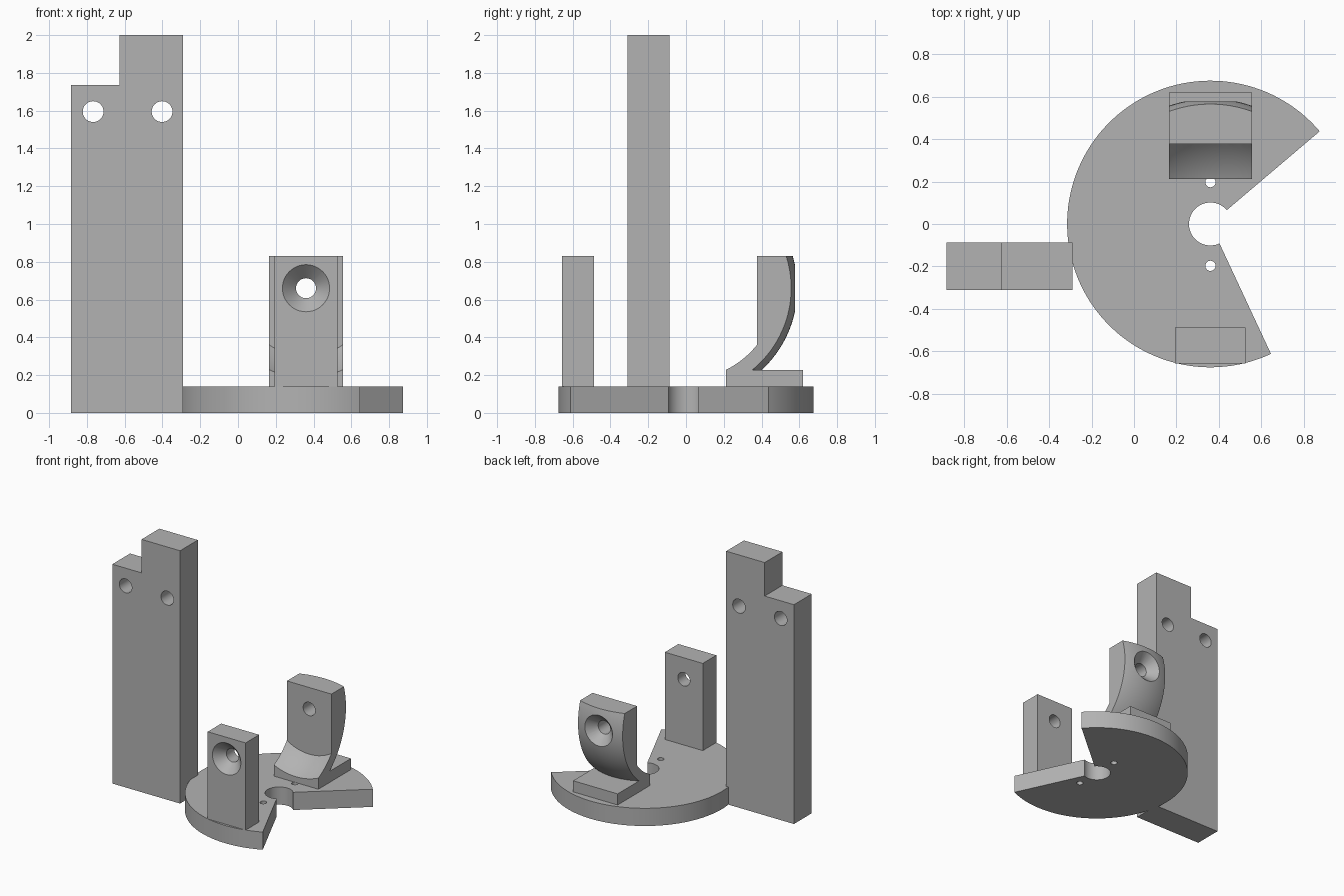
import bpy, bmesh, math
from mathutils import Matrix, Vector

if "Cube" in bpy.data.objects:
    bpy.data.objects.remove(bpy.data.objects["Cube"])

CX = 0.36        # centre of the round base
HOLE_Z = 0.66    # height of the bracket axis
BASE_TOP = 0.14

grey = bpy.data.materials.new("light grey")
grey.diffuse_color = (0.45, 0.45, 0.45, 1)
grey.use_nodes = True
grey.node_tree.nodes["Principled BSDF"].inputs["Base Color"].default_value = grey.diffuse_color


def finish(name, bm):
    bmesh.ops.recalc_face_normals(bm, faces=bm.faces[:])
    mesh = bpy.data.meshes.new(name)
    bm.to_mesh(mesh)
    bm.free()
    obj = bpy.data.objects.new(name, mesh)
    bpy.context.collection.objects.link(obj)
    mesh.materials.append(grey)
    return obj


def prism(name, points, offset):
    """Extrude a flat outline along the offset vector."""
    bm = bmesh.new()
    face = bm.faces.new([bm.verts.new(p) for p in points])
    new = bmesh.ops.extrude_face_region(bm, geom=[face])["geom"]
    bmesh.ops.translate(bm, vec=Vector(offset),
                        verts=[v for v in new if isinstance(v, bmesh.types.BMVert)])
    return finish(name, bm)


def box(name, x0, x1, y0, y1, z0, z1):
    return prism(name, [(x0, y0, z0), (x1, y0, z0), (x1, y1, z0), (x0, y1, z0)],
                 (0, 0, z1 - z0))


def cone(centre, r1, r2, depth, axis="Y"):
    """Round cutter; r1 is the end at the lower coordinate."""
    bm = bmesh.new()
    turn = Matrix.Rotation(-math.pi / 2, 4, "X") if axis == "Y" else Matrix()
    bmesh.ops.create_cone(bm, cap_ends=True, segments=48, radius1=r1, radius2=r2,
                          depth=depth, matrix=Matrix.Translation(centre) @ turn)
    return finish("cutter", bm)


def ball(radius):
    bm = bmesh.new()
    bmesh.ops.create_uvsphere(bm, u_segments=128, v_segments=64, radius=radius,
                              matrix=Matrix.Translation((CX, 0, HOLE_Z)))
    return finish("cutter", bm)


def combine(obj, other, operation="DIFFERENCE"):
    mod = obj.modifiers.new("cut", "BOOLEAN")
    mod.operation, mod.solver, mod.object = operation, "EXACT", other
    bpy.context.view_layer.objects.active = obj
    bpy.ops.object.modifier_apply(modifier=mod.name)
    bpy.data.objects.remove(other)


def smooth(obj):
    bpy.ops.object.select_all(action="DESELECT")
    obj.select_set(True)
    bpy.context.view_layer.objects.active = obj
    bpy.ops.object.shade_smooth_by_angle(angle=math.radians(25))


# Stepped tall post with two through holes
outline = [(-0.883, 0), (-0.29, 0), (-0.29, 2), (-0.627, 2), (-0.627, 1.735), (-0.883, 1.735)]
post = prism("tall_post", [(x, -0.31, z) for x, z in outline], (0, 0.222, 0))
for x in (-0.767, -0.402):
    combine(post, cone((x, -0.2, 1.595), 0.055, 0.055, 0.5))
smooth(post)

# Round base with an open wedge and a central bore
def arc(radius, a0, a1, n):
    angles = [math.radians(a0 + (a1 - a0) * i / n) for i in range(n + 1)]
    return [(CX + radius * math.cos(a), radius * math.sin(a), 0) for a in angles]

base = prism("round_base", arc(0.675, 40.3, 295, 96) + arc(0.101, 295, 40.3, 48),
             (0, 0, BASE_TOP))
for y in (-0.197, 0.197):
    combine(base, cone((CX, y, 0.07), 0.024, 0.024, 0.4, "Z"))
smooth(base)

# Flat front bracket, countersunk from the front
front = box("front_bracket", 0.194, 0.526, -0.656, -0.487, BASE_TOP, 0.83)
combine(front, cone((CX, -0.57, HOLE_Z), 0.053, 0.053, 0.5))
combine(front, cone((CX, -0.631, HOLE_Z), 0.147, 0.053, 0.095))
smooth(front)

# Curved rear bracket: spherical back, foot plate, spherical hollow in front
rear = box("rear_bracket", 0.165, 0.555, 0.212, 0.7, BASE_TOP, 0.83)
combine(rear, ball(0.59), "INTERSECT")
foot = box("foot", 0.165, 0.555, 0.212, 0.619, BASE_TOP, 0.228)
combine(rear, foot, "UNION")
hollow = ball(0.519)
combine(hollow, box("limit", -0.5, 1.2, -1, 0.376, 0, 1.5), "INTERSECT")
combine(rear, hollow)
combine(rear, cone((CX, 0.45, HOLE_Z), 0.053, 0.053, 0.5))
combine(rear, cone((CX, 0.5555, HOLE_Z), 0.053, 0.147, 0.095))
smooth(rear)
